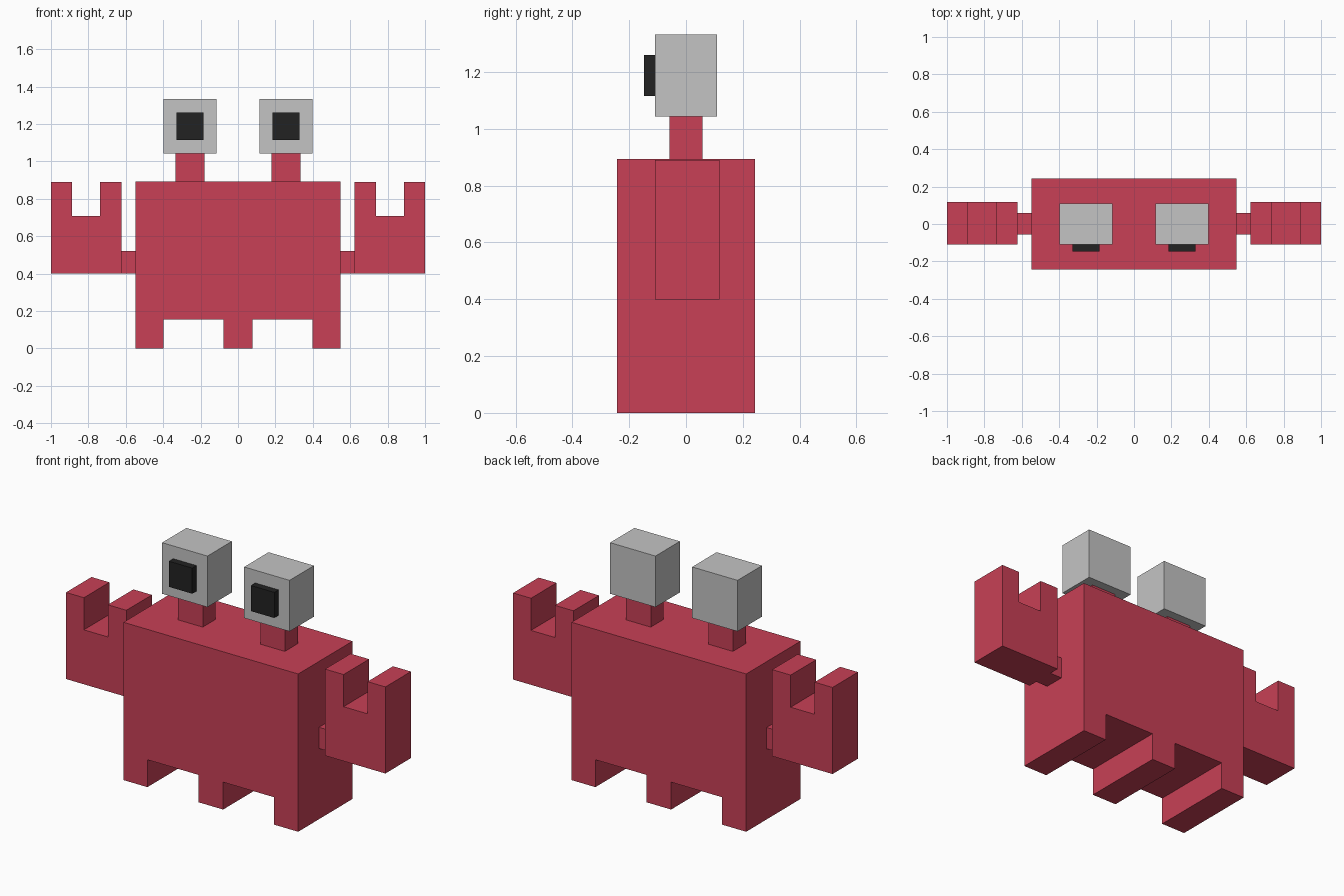
import bpy
import bmesh

if "Cube" in bpy.data.objects:
    bpy.data.objects.remove(bpy.data.objects["Cube"])


def material(name, rgb):
    m = bpy.data.materials.new(name)
    m.diffuse_color = (*rgb, 1.0)
    m.use_nodes = True
    m.node_tree.nodes["Principled BSDF"].inputs["Base Color"].default_value = m.diffuse_color
    return m


RED = material("crab red", (0.578, 0.051, 0.093))
GREY = material("light grey", (0.552, 0.552, 0.552))
BLACK = material("soft black", (0.016, 0.016, 0.016))


def extrude_profile(name, points, y0, y1, mat):
    """Extrude an (x, z) outline from y0 to y1."""
    bm = bmesh.new()
    face = bm.faces.new([bm.verts.new((x, y0, z)) for x, z in points])
    ext = bmesh.ops.extrude_face_region(bm, geom=[face])
    verts = [g for g in ext["geom"] if isinstance(g, bmesh.types.BMVert)]
    bmesh.ops.translate(bm, verts=verts, vec=(0, y1 - y0, 0))
    bmesh.ops.recalc_face_normals(bm, faces=bm.faces)
    mesh = bpy.data.meshes.new(name)
    bm.to_mesh(mesh)
    bm.free()
    mesh.materials.append(mat)
    obj = bpy.data.objects.new(name, mesh)
    bpy.context.collection.objects.link(obj)
    return obj


def box(name, x0, x1, y0, y1, z0, z1, mat):
    return extrude_profile(name, [(x0, z0), (x1, z0), (x1, z1), (x0, z1)], y0, y1, mat)


# Body with three legs, one outline
half = [(0.077, 0), (0.077, 0.155), (0.397, 0.155), (0.397, 0), (0.547, 0), (0.547, 0.893)]
outline = half + [(-x, z) for x, z in reversed(half)]
extrude_profile("body_and_legs", outline, -0.243, 0.243, RED)

# Open pincer outline
claw = [(0.622, 0.40), (1.0, 0.40), (1.0, 0.89), (0.888, 0.89),
        (0.888, 0.708), (0.738, 0.708), (0.738, 0.89), (0.622, 0.89)]

for side, s in (("right", 1), ("left", -1)):
    # Arm and pincer
    box(f"{side}_arm", s * 0.547, s * 0.622, -0.057, 0.06, 0.40, 0.52, RED)
    extrude_profile(f"{side}_claw", [(s * x, z) for x, z in claw], -0.11, 0.118, RED)
    # Eye stalk, eye and pupil
    c = s * 0.257
    box(f"{side}_eye_stalk", c - 0.077, c + 0.077, -0.058, 0.058, 0.893, 1.043, RED)
    box(f"{side}_eye", c - 0.142, c + 0.142, -0.109, 0.109, 1.043, 1.332, GREY)
    box(f"{side}_pupil", c - 0.073, c + 0.073, -0.147, -0.109, 1.115, 1.26, BLACK)
